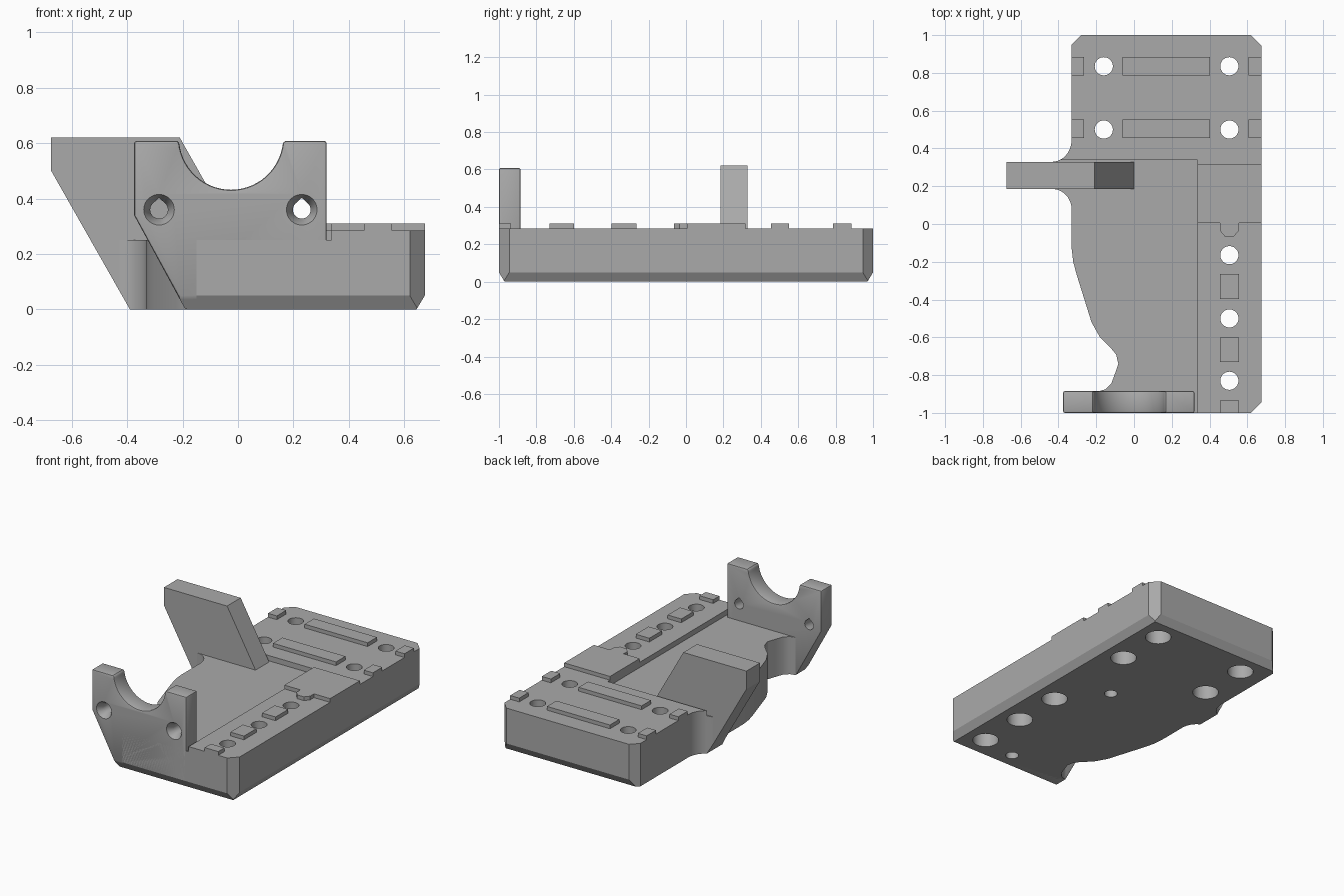
import bpy, bmesh, math
from mathutils import Vector

old = bpy.data.objects.get("Cube")
if old:
    bpy.data.objects.remove(old, do_unlink=True)

GREY = (0.4, 0.4, 0.4, 1)
grey = bpy.data.materials.new("plain grey")
grey.use_nodes = True
grey.diffuse_color = GREY
grey.node_tree.nodes["Principled BSDF"].inputs["Base Color"].default_value = GREY


def finish(name, bm):
    bmesh.ops.recalc_face_normals(bm, faces=bm.faces)
    mesh = bpy.data.meshes.new(name)
    bm.to_mesh(mesh)
    bm.free()
    mesh.materials.append(grey)
    ob = bpy.data.objects.new(name, mesh)
    bpy.context.collection.objects.link(ob)
    return ob


def prism(name, outline, low, high, axis="z"):
    """Extrude an outline along z (points x, y) or along y (points x, z)."""
    bm = bmesh.new()
    place = (lambda a, b: (a, b, low)) if axis == "z" else (lambda a, b: (a, low, b))
    face = bm.faces.new([bm.verts.new(place(*p)) for p in outline])
    out = bmesh.ops.extrude_face_region(bm, geom=[face])["geom"]
    step = Vector((0, 0, high - low)) if axis == "z" else Vector((0, high - low, 0))
    bmesh.ops.translate(bm, vec=step, verts=[v for v in out if isinstance(v, bmesh.types.BMVert)])
    return finish(name, bm)


def box(name, x0, x1, y0, y1, z0, z1):
    return prism(name, [(x0, y0), (x1, y0), (x1, y1), (x0, y1)], z0, z1)


def arc(cx, cy, rx, ry, start, end, n):
    angles = [math.radians(start + (end - start) * i / n) for i in range(n + 1)]
    return [(cx + rx * math.cos(a), cy + ry * math.sin(a)) for a in angles]


def activate(ob):
    bpy.ops.object.select_all(action="DESELECT")
    ob.select_set(True)
    bpy.context.view_layer.objects.active = ob


def subtract(ob, cutter):
    mod = ob.modifiers.new("cut", "BOOLEAN")
    mod.operation, mod.solver, mod.object = "DIFFERENCE", "EXACT", cutter
    activate(ob)
    bpy.ops.object.modifier_apply(modifier=mod.name)
    bpy.data.objects.remove(cutter, do_unlink=True)


def slice_off(ob, point, normal):
    """Remove everything on the normal side of a plane and cap the cut."""
    bm = bmesh.new()
    bm.from_mesh(ob.data)
    bmesh.ops.bisect_plane(bm, geom=bm.verts[:] + bm.edges[:] + bm.faces[:],
                           plane_co=point, plane_no=normal, clear_outer=True)
    bmesh.ops.holes_fill(bm, edges=[e for e in bm.edges if e.is_boundary], sides=0)
    bmesh.ops.recalc_face_normals(bm, faces=bm.faces)
    bm.to_mesh(ob.data)
    bm.free()


def drill(ob, x, y, radius, low, high):
    subtract(ob, prism("drill", arc(x, y, radius, radius, 0, 350, 35), low, high))


def smooth(ob):
    activate(ob)
    bpy.ops.object.shade_smooth_by_angle(angle=math.radians(30))


DECK, FLOOR, RAISED = 0.285, 0.25, 0.31
STEP_X, SIDE = 0.337, 0.674

# Base: chamfered block with a waisted left edge that flares out to the arm
outline = [(-0.15, -1), (0.62, -1), (SIDE, -0.945), (SIDE, 0.945), (0.62, 1), (-0.28, 1), (-0.33, 0.95)]
outline += arc(-0.43, 0.45, 0.1, 0.12, 0, -90, 10)
outline += arc(-0.43, 0.075, 0.1, 0.11, 90, 0, 10)
outline += [(-0.33, -0.13), (-0.322, -0.2), (-0.303, -0.27), (-0.225, -0.52), (-0.18, -0.6),
            (-0.12, -0.66), (-0.095, -0.69), (-0.083, -0.74), (-0.1, -0.79), (-0.12, -0.845),
            (-0.15, -0.875), (-0.19, -0.886), (-0.15, -0.9)]
base = prism("base", outline, 0, DECK)
subtract(base, box("pocket", -1, STEP_X, -2, 0.34, FLOOR, 1))

# Saddle plate at the front with a round scoop
profile = [(-0.19, 0), (0.32, 0), (0.32, 0.608), (0.17, 0.608)]
profile += arc(-0.025, 0.62, 0.188, 0.188, -5, -175, 28)
profile += [(-0.22, 0.608), (-0.375, 0.608), (-0.375, 0.34)]
plate = prism("saddle_plate", profile, -1, -0.885, "y")
bevel = plate.modifiers.new("rounded edges", "BEVEL")
bevel.width, bevel.segments, bevel.limit_method = 0.01, 2, "ANGLE"
activate(plate)
bpy.ops.object.modifier_apply(modifier=bevel.name)

# Bottom chamfers and the slanted left limit of the flare
slice_off(base, (0, -1, 0.05), (0, -0.05, -0.03))
slice_off(plate, (0, -1, 0.05), (0, -0.05, -0.03))
slice_off(base, (0, 1, 0.05), (0, 0.05, -0.03))
slice_off(base, (SIDE, 0, 0.05), (0.05, 0, -0.03))
slice_off(base, (-0.39, 0, 0), (-0.5, 0, -0.284))

# Countersunk screw holes with a pointed roof through the plate
for x in (-0.285, 0.23):
    drop = arc(x, 0.36, 0.032, 0.032, 140, 400, 20) + [(x, 0.403)]
    subtract(plate, prism("screw_hole", drop, -1.1, -0.8, "y"))
    bm = bmesh.new()
    bmesh.ops.create_cone(bm, cap_ends=True, segments=36, radius1=0.058, radius2=0.03, depth=0.05)
    for v in bm.verts:
        v.co = (v.co.x + x, v.co.z - 0.98, v.co.y + 0.36)
    subtract(plate, finish("countersink", bm))

# Counterbored bolt holes through the base
bolts = [(0.505, y) for y in (-0.83, -0.5, -0.165, 0.5, 0.835)] + [(-0.16, 0.5), (-0.16, 0.835)]
for x, y in bolts:
    drill(base, x, y, 0.048, -0.1, 0.5)
    drill(base, x, y, 0.08, -0.1, 0.16)

# Small blind holes underneath
drill(base, 0.28, 0.11, 0.04, -0.1, 0.15)
for part in (base, plate):
    drill(part, 0.257, -0.87, 0.04, -0.1, 0.15)

# Leaning arm
arm = prism("arm", [(-0.39, 0), (-0.2, 0), (-0.2, 0.2), (0.028, 0.2), (-0.21, 0.62),
                    (-SIDE, 0.62), (-SIDE, 0.5)], 0.185, 0.328, "y")

# Raised pad and locating ribs on the deck
box("deck_pad", STEP_X, SIDE, 0.005, 0.317, 0.27, RAISED)
for row, y in (("front", 0.503), ("back", 0.835)):
    for side, x0, x1 in (("right", -0.33, -0.265), ("middle", -0.06, 0.403), ("left", 0.607, SIDE)):
        box(f"{row}_{side}_rib", x0, x1, y - 0.049, y + 0.049, 0.275, RAISED)
for i, (y0, y1) in enumerate([(-1, -0.935), (-0.73, -0.6), (-0.398, -0.265)]):
    box(f"rail_block_{i + 1}", 0.455, 0.555, y0, y1, 0.275, RAISED)
nub = [(0.455, 0.01), (0.455, -0.035), (0.48, -0.065), (0.53, -0.065), (0.555, -0.035), (0.555, 0.01)]
prism("pad_nub", nub, 0.275, RAISED)

smooth(base)
smooth(plate)
